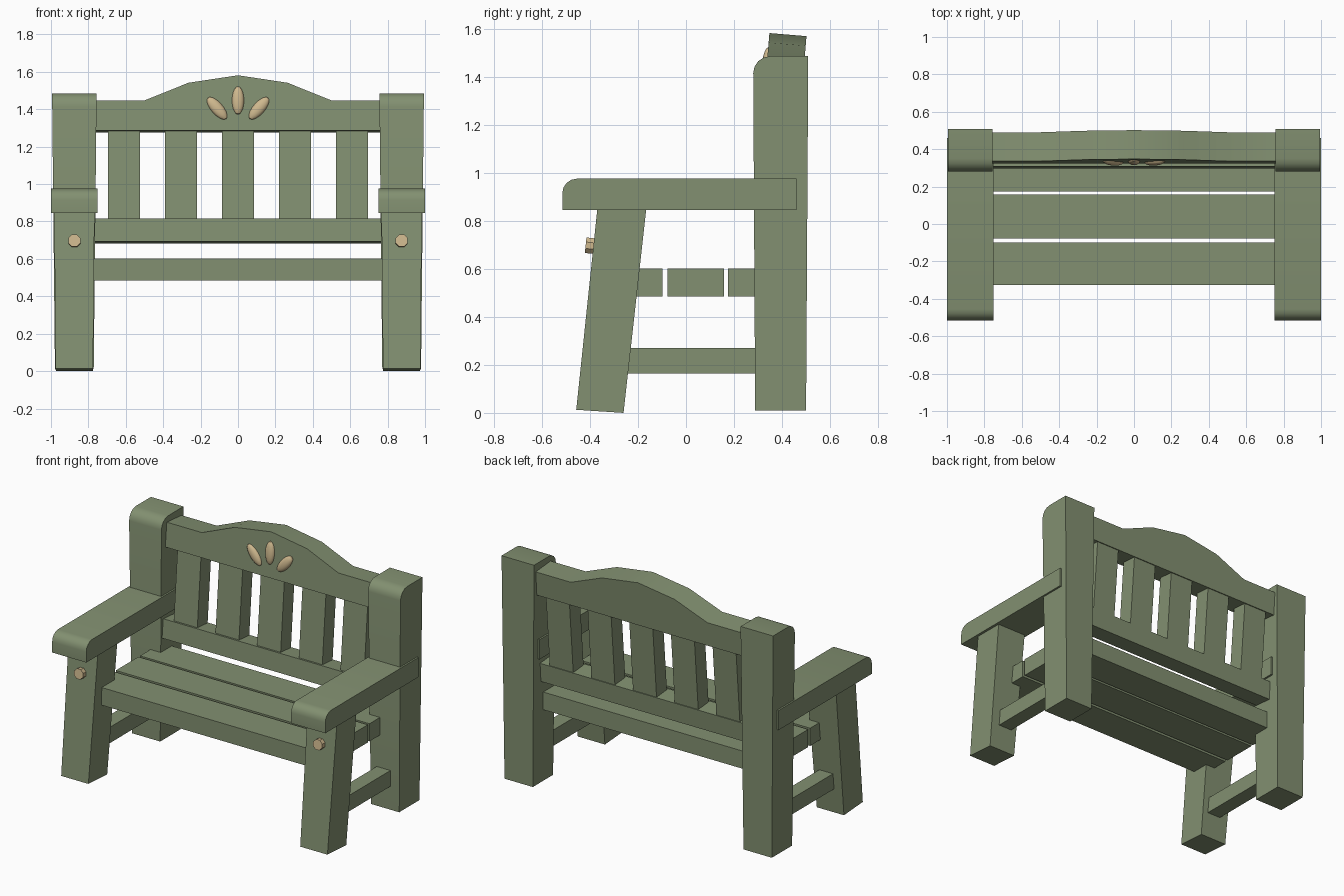
import bpy, bmesh, math
from mathutils import Matrix, Vector

if "Cube" in bpy.data.objects:
    bpy.data.objects.remove(bpy.data.objects["Cube"], do_unlink=True)


def material(name, rgb):
    m = bpy.data.materials.new(name)
    m.use_nodes = True
    m.diffuse_color = (*rgb, 1)
    m.node_tree.nodes["Principled BSDF"].inputs["Base Color"].default_value = (*rgb, 1)
    return m


GREEN = material("sage green paint", (0.225, 0.28, 0.165))
TAN = material("pale tan wood", (0.62, 0.48, 0.27))
LEAN = math.radians(-4.8)      # backrest tilt
PIVOT = Vector((0, 0.425, 1.575))


def finish(name, bm, mat, lean=False):
    if lean:
        bmesh.ops.rotate(bm, verts=bm.verts, cent=PIVOT, matrix=Matrix.Rotation(LEAN, 3, 'X'))
    bmesh.ops.recalc_face_normals(bm, faces=bm.faces)
    mesh = bpy.data.meshes.new(name)
    bm.to_mesh(mesh)
    bm.free()
    mesh.materials.append(mat)
    ob = bpy.data.objects.new(name, mesh)
    bpy.context.collection.objects.link(ob)
    bpy.ops.object.select_all(action='DESELECT')
    ob.select_set(True)
    bpy.context.view_layer.objects.active = ob
    bpy.ops.object.shade_smooth_by_angle(angle=math.radians(30))
    return ob


def prism(points, offset):
    """Extrude a closed outline of 3D points along an offset."""
    bm = bmesh.new()
    face = bm.faces.new([bm.verts.new(p) for p in points])
    ext = bmesh.ops.extrude_face_region(bm, geom=[face])
    bmesh.ops.translate(bm, vec=offset, verts=[v for v in ext["geom"] if isinstance(v, bmesh.types.BMVert)])
    return bm


def side_prism(profile, x0, x1):
    return prism([(x0, y, z) for y, z in profile], (x1 - x0, 0, 0))


def box(name, x, y, z, lean=False):
    profile = [(y[0], z[0]), (y[1], z[0]), (y[1], z[1]), (y[0], z[1])]
    return finish(name, side_prism(profile, *x), GREEN, lean)


def round_corner(y, z, ry, rz, steps=4):
    """Rounded front top corner, from front face up to the top."""
    turns = [math.pi / 2 * i / steps for i in range(steps + 1)]
    return [(y + ry - ry * math.cos(t), z - rz + rz * math.sin(t)) for t in turns]


def taper(bm, centre, height, low):
    """Narrow the width towards the ground."""
    for v in bm.verts:
        v.co.x = centre + (v.co.x - centre) * (low + (1 - low) * v.co.z / height)


for side, s in (("left", 1), ("right", -1)):
    mid = 0.875 * s
    # Back post with a rounded front top edge
    bm = side_prism([(0.288, 0.01)] + round_corner(0.28, 1.485, 0.07, 0.07)
                    + [(0.509, 1.485), (0.5, 0.01)], mid - 0.119, mid + 0.119)
    taper(bm, mid, 1.485, 0.87)
    finish(side + "_back_post", bm, GREEN)

    # Slanted front leg
    bm = side_prism([(-0.457, 0.013), (-0.26, 0), (-0.162, 0.88), (-0.366, 0.88)],
                    mid - 0.108, mid + 0.108)
    taper(bm, mid, 0.88, 0.92)
    finish(side + "_front_leg", bm, GREEN)

    # Armrest with a rounded front
    bm = side_prism([(-0.515, 0.845)] + round_corner(-0.515, 0.975, 0.06, 0.06)
                    + [(0.46, 0.975), (0.46, 0.845)], mid - 0.125, mid + 0.125)
    finish(side + "_armrest", bm, GREEN)

    # Low side rail between leg and post
    x = 0.865 * s
    box(side + "_side_rail", (x - 0.05, x + 0.05), (-0.3, 0.32), (0.165, 0.27))

    # Wooden peg on the front leg
    bm = bmesh.new()
    bmesh.ops.create_cone(bm, cap_ends=True, segments=8, radius1=0.035, radius2=0.035, depth=0.06,
                          matrix=Matrix.Translation((mid, -0.388, 0.695))
                          @ Matrix.Rotation(math.radians(84), 4, 'X')
                          @ Matrix.Rotation(math.pi / 8, 4, 'Z'))
    finish(side + "_peg", bm, TAN)

# Seat boards
for i, y in enumerate([(-0.325, -0.098), (-0.078, 0.158), (0.175, 0.4)]):
    box(f"seat_board_{i + 1}", (-0.84, 0.84), y, (0.485, 0.602))

# Backrest lower rail and upright slats
box("back_lower_rail", (-0.84, 0.84), (0.372, 0.5), (0.685, 0.81), lean=True)
for i in range(5):
    x = (i - 2) * 0.305
    box(f"back_slat_{i + 1}", (x - 0.086, x + 0.086), (0.387, 0.495), (0.76, 1.33), lean=True)

# Arched top rail
half = [(0.84, 1.44), (0.5, 1.44), (0.265, 1.535)]
outline = [(-0.84, 1.28), (0.84, 1.28)] + half + [(0, 1.575)] + [(-x, z) for x, z in reversed(half)]
finish("back_top_rail", prism([(x, 0.347, z) for x, z in outline], (0, 0.155, 0)), GREEN, lean=True)

# Petal carving on the top rail
for name, x, z, turn in (("left", 0.112, 1.398, 41), ("centre", 0, 1.44, 0), ("right", -0.112, 1.398, -41)):
    bm = bmesh.new()
    bmesh.ops.create_uvsphere(bm, u_segments=16, v_segments=10, radius=1,
                              matrix=Matrix.Translation((x, 0.347, z))
                              @ Matrix.Rotation(math.radians(turn), 4, 'Y')
                              @ Matrix.Diagonal((0.032, 0.02, 0.075, 1)))
    finish(name + "_petal", bm, TAN, lean=True)
